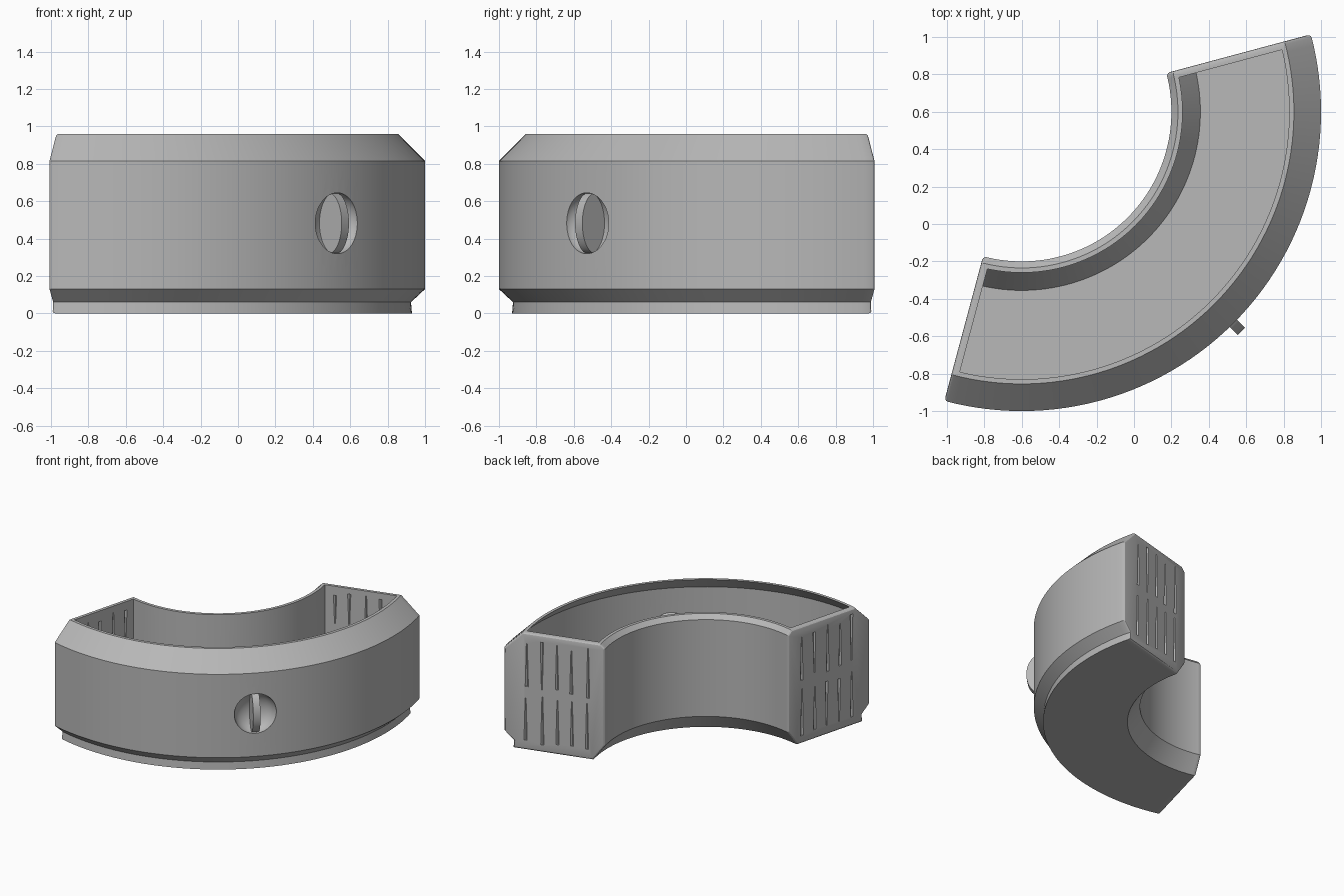
import bpy, bmesh, random
from math import radians, asin, cos, sin
from mathutils import Matrix, Vector

random.seed(4)
cube = bpy.data.objects.get("Cube")
if cube:
    bpy.data.objects.remove(cube)

grey = bpy.data.materials.new("plain grey")
grey.use_nodes = True
grey.diffuse_color = (0.48, 0.48, 0.48, 1)
grey.node_tree.nodes["Principled BSDF"].inputs["Base Color"].default_value = (0.48, 0.48, 0.48, 1)

CENTRE = Vector((-0.6, 0.6, 0))
LOW, HIGH = radians(-105), radians(15)
STEPS = 56


def make_object(name, bm):
    bmesh.ops.recalc_face_normals(bm, faces=bm.faces)
    mesh = bpy.data.meshes.new(name)
    bm.to_mesh(mesh)
    bm.free()
    mesh.materials.append(grey)
    obj = bpy.data.objects.new(name, mesh)
    bpy.context.collection.objects.link(obj)
    return obj


def sweep(name, profile, inset=0, round_ends=0):
    """Sweep an (r, z) outline round the arc, with flat ends set in by a distance."""
    bm = bmesh.new()
    rings = []
    for i in range(STEPS + 1):
        ring = []
        for r, z in profile:
            trim = asin(inset / r)
            a = LOW + trim + (HIGH - LOW - 2 * trim) * i / STEPS
            ring.append(bm.verts.new(CENTRE + Vector((r * cos(a), r * sin(a), z))))
        rings.append(ring)
    n = len(profile)
    for a, b in zip(rings, rings[1:]):
        for j in range(n):
            k = (j + 1) % n
            bm.faces.new((a[j], a[k], b[k], b[j]))
    caps = [bm.faces.new(rings[0]), bm.faces.new(rings[-1])]
    bmesh.ops.recalc_face_normals(bm, faces=bm.faces)
    if round_ends:
        edges = [e for f in caps for e in f.edges]
        bmesh.ops.bevel(bm, geom=edges, offset=round_ends, segments=3,
                        profile=0.5, affect='EDGES')
    return make_object(name, bm)


def ellipsoid(name, frame, size):
    bm = bmesh.new()
    bmesh.ops.create_uvsphere(bm, u_segments=40, v_segments=24, radius=1,
                              matrix=frame @ Matrix.Diagonal((*size, 1)))
    return make_object(name, bm)


def subtract(target, cutter):
    cutter.hide_render = True
    mod = target.modifiers.new("cut", 'BOOLEAN')
    mod.operation = 'DIFFERENCE'
    mod.solver = 'EXACT'
    mod.object = cutter
    bpy.context.view_layer.objects.active = target
    bpy.ops.object.modifier_apply(modifier=mod.name)
    bpy.data.objects.remove(cutter)


# Curved tray body with chamfered rims and a stepped foot
tray = sweep("tray_body", [
    (0.895, 0), (1.53, 0), (1.525, 0.06), (1.6, 0.13), (1.6, 0.815),
    (1.455, 0.96), (0.835, 0.96), (0.8, 0.925), (0.8, 0.13)], round_ends=0.02)

# Hollow inside, following the outer shape
hollow = sweep("hollow_cutter", [
    (0.955, 0.03), (1.49, 0.03), (1.485, 0.09), (1.54, 0.145), (1.54, 0.85),
    (1.43, 0.96), (1.43, 1.1), (0.86, 1.1), (0.86, 0.16)], inset=0.04)

# Finger bowl in the outer wall, with its bulge left standing inside
knob_frame = (Matrix.Translation(CENTRE) @ Matrix.Rotation(radians(-45), 4, 'Z')
              @ Matrix.Translation((1.6, 0, 0.482)))
subtract(hollow, ellipsoid("bulge_cutter", knob_frame, (0.14, 0.185, 0.185)))
subtract(tray, hollow)
subtract(tray, ellipsoid("bowl_cutter", knob_frame, (0.11, 0.16, 0.163)))


# Tapered vertical grain grooves on both faces of each end wall
grooves = bmesh.new()
for angle, side in ((LOW, 1), (HIGH, -1)):
    along = Vector((cos(angle), sin(angle), 0))
    inward = Vector((-sin(angle), cos(angle), 0)) * side
    for depth in (0, 0.04):
        for i in range(5):
            for bottom, top in ((0.06, 0.47), (0.5, 0.92)):
                r = 0.94 + 0.12 * i + random.uniform(-0.008, 0.008)
                bottom += random.uniform(0, 0.05)
                top -= random.uniform(0, 0.05)
                if depth:
                    bottom += 0.12
                wide, thin = random.sample((0.013, 0.004), 2)
                place = CENTRE + along * r + inward * depth
                place.z = (bottom + top) / 2
                bmesh.ops.create_cone(
                    grooves, cap_ends=True, segments=4, radius1=wide, radius2=thin,
                    depth=top - bottom,
                    matrix=Matrix.Translation(place) @ Matrix.Rotation(angle, 4, 'Z'))
subtract(tray, make_object("groove_cutter", grooves))

# Upright grip fin standing in the bowl
bm = bmesh.new()
bmesh.ops.create_cone(
    bm, cap_ends=True, segments=48, radius1=1, radius2=1, depth=1,
    matrix=knob_frame @ Matrix.Translation((-0.04, 0, 0))
    @ Matrix.Diagonal((0.1, 0.055, 0.163, 1)) @ Matrix.Rotation(radians(90), 4, 'X'))
fin = make_object("grip_fin", bm)

# Smooth curves with sharp creases
for obj in (tray, fin):
    bpy.ops.object.select_all(action='DESELECT')
    obj.select_set(True)
    bpy.context.view_layer.objects.active = obj
    bpy.ops.object.shade_smooth_by_angle(angle=radians(25))
